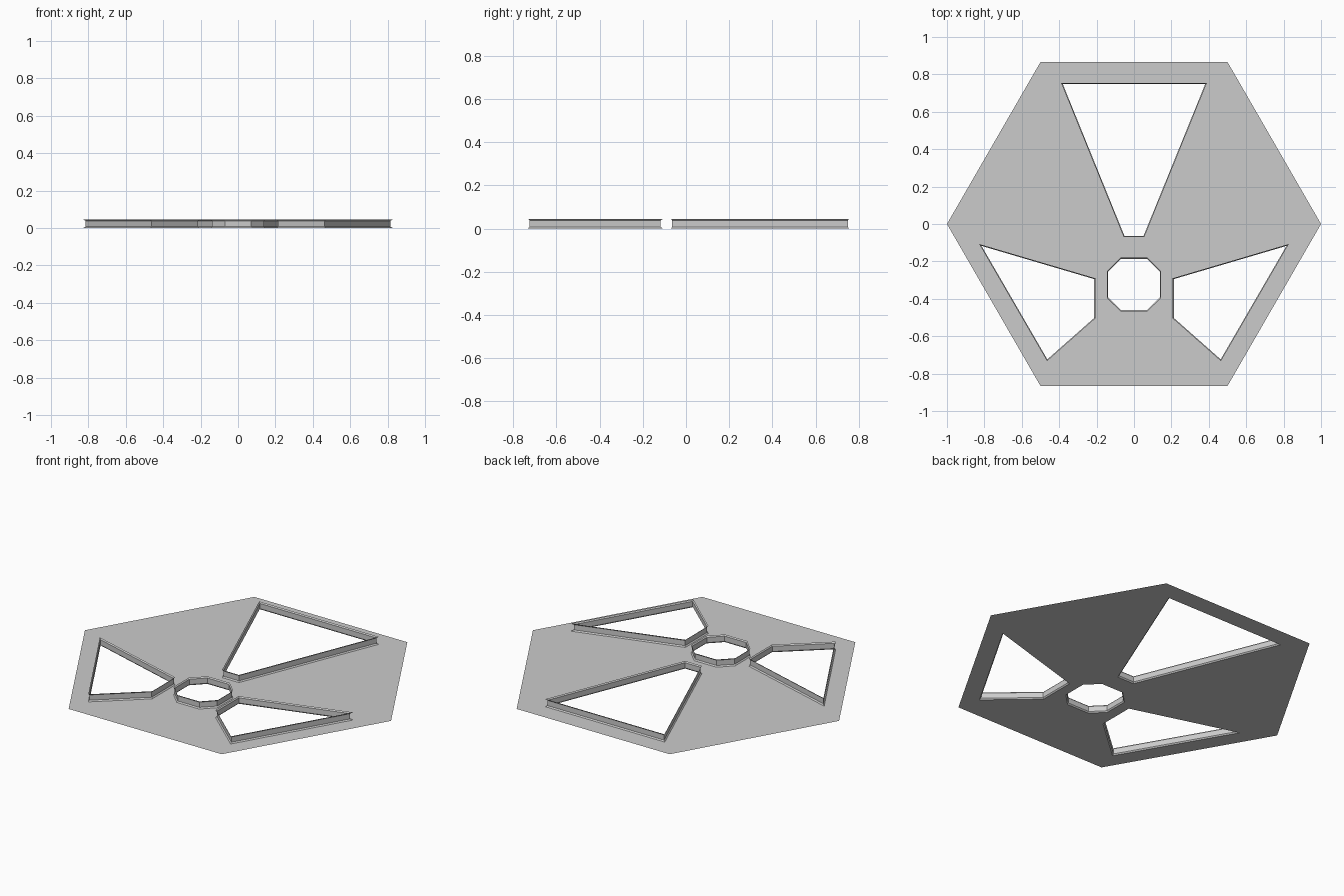
import bpy, bmesh, math
from mathutils import Vector

if "Cube" in bpy.data.objects:
    bpy.data.objects.remove(bpy.data.objects["Cube"])

HEIGHT = 0.045
INSET = 0.006


def finish(name, bm):
    mesh = bpy.data.meshes.new(name)
    bm.to_mesh(mesh)
    bm.free()
    obj = bpy.data.objects.new(name, mesh)
    bpy.context.collection.objects.link(obj)
    return obj


def inset(points, d):
    """Mitred inward offset of a counter-clockwise outline."""
    out = []
    n = len(points)
    for i in range(n):
        p = Vector(points[i])
        a = (p - Vector(points[i - 1])).normalized()
        b = (Vector(points[(i + 1) % n]) - p).normalized()
        na, nb = Vector((-a.y, a.x)), Vector((-b.y, b.x))
        out.append(p + (na + nb) * d / (1 + na.dot(nb)))
    return out


def rim(name, points):
    """Thin upright wall around an opening, pinched in at the waist."""
    bm = bmesh.new()
    rings = []
    for d, z in ((0, 0), (INSET, 0.007), (INSET, HEIGHT - 0.007), (0, HEIGHT)):
        rings.append([bm.verts.new((p[0], p[1], z)) for p in inset(points, d)])
    n = len(points)
    for low, high in zip(rings, rings[1:]):
        for i in range(n):
            j = (i + 1) % n
            bm.faces.new((low[j], low[i], high[i], high[j]))
    return finish(name, bm)


# Outlines of the openings, counter-clockwise
back = [(-0.055, -0.07), (0.055, -0.07), (0.39, 0.755), (-0.39, 0.755)]
right = [(0.207, -0.505), (0.465, -0.733), (0.828, -0.107), (0.207, -0.29)]
left = [(-x, y) for x, y in reversed(right)]
hub = [(0.073, -0.467), (0.145, -0.395), (0.145, -0.252), (0.073, -0.18)]
hub += [(-x, y) for x, y in reversed(hub)]
openings = {"back_window": back, "right_window": right,
            "left_window": left, "hub_opening": hub}

# Flat hexagonal panel with the openings left out
bm = bmesh.new()
hexagon = [(math.cos(math.radians(60 * k)), math.sin(math.radians(60 * k)))
           for k in range(6)]
edges = []
for outline in [hexagon, *openings.values()]:
    verts = [bm.verts.new((x, y, 0)) for x, y in outline]
    edges += [bm.edges.new((verts[i - 1], verts[i])) for i in range(len(verts))]
bmesh.ops.triangle_fill(bm, edges=edges, use_beauty=True, normal=(0, 0, 1))
for f in bm.faces:
    f.normal_update()
    if f.normal.z < 0:
        f.normal_flip()
finish("hexagon_panel", bm)

# Raised rims
for name, outline in openings.items():
    rim(name + "_rim", outline)
